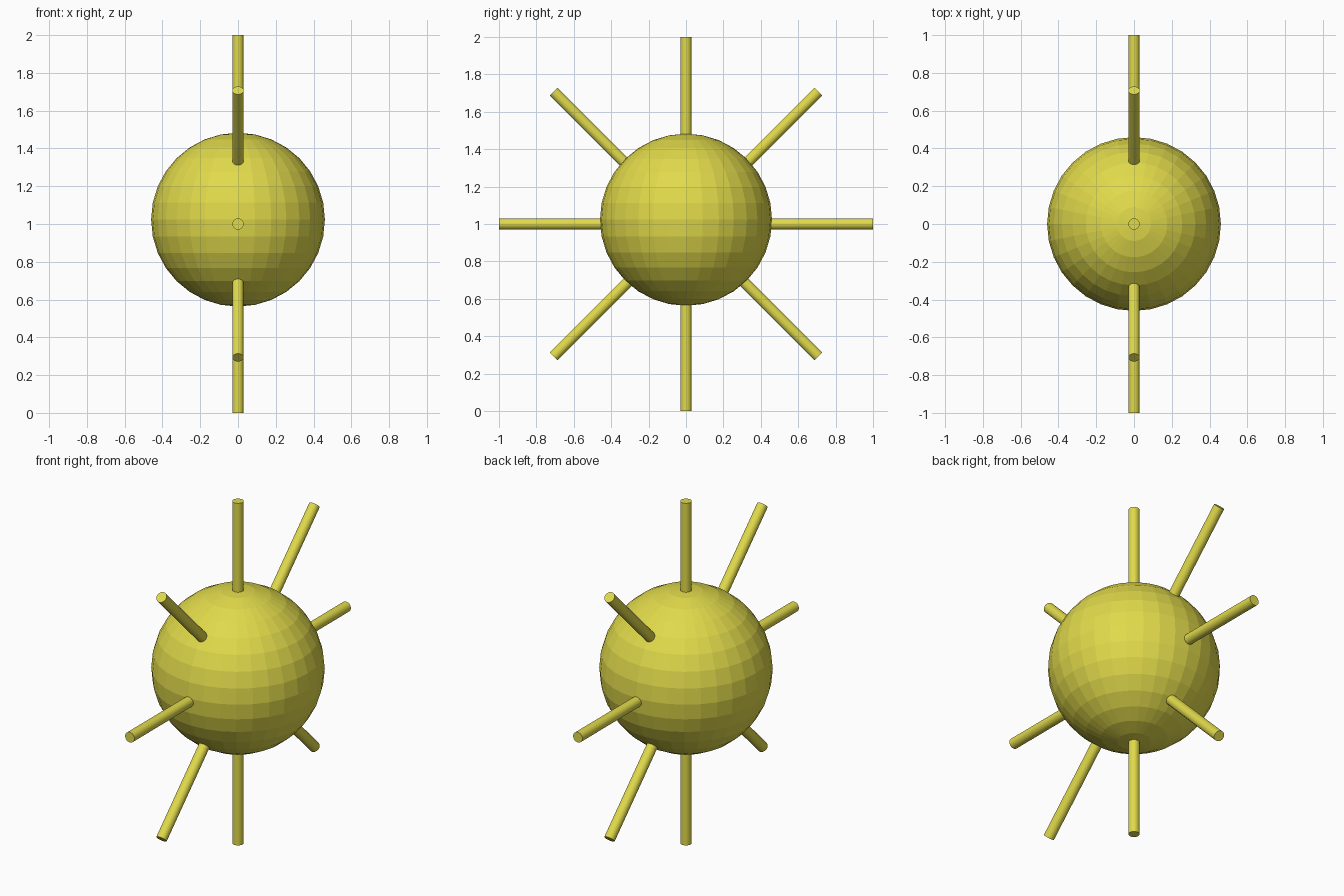
import bpy
import math

if "Cube" in bpy.data.objects:
    bpy.data.objects.remove(bpy.data.objects["Cube"])

yellow = bpy.data.materials.new("yellow")
yellow.diffuse_color = (0.75, 0.70, 0.07, 1)
yellow.use_nodes = True
yellow.node_tree.nodes["Principled BSDF"].inputs["Base Color"].default_value = yellow.diffuse_color

# Faceted central ball
bpy.ops.mesh.primitive_uv_sphere_add(segments=32, ring_count=16, radius=0.46,
                                     location=(0, 0, 1.023))
ball = bpy.context.object
ball.name = "ball"
ball.data.materials.append(yellow)

# Four rods through the centre form eight rays in the y-z plane
for i in range(4):
    bpy.ops.mesh.primitive_cylinder_add(vertices=32, radius=0.03, depth=2,
                                        location=(0, 0, 1),
                                        rotation=(i * math.pi / 4, 0, 0))
    rod = bpy.context.object
    rod.name = f"ray_rod_{i + 1}"
    rod.data.materials.append(yellow)
